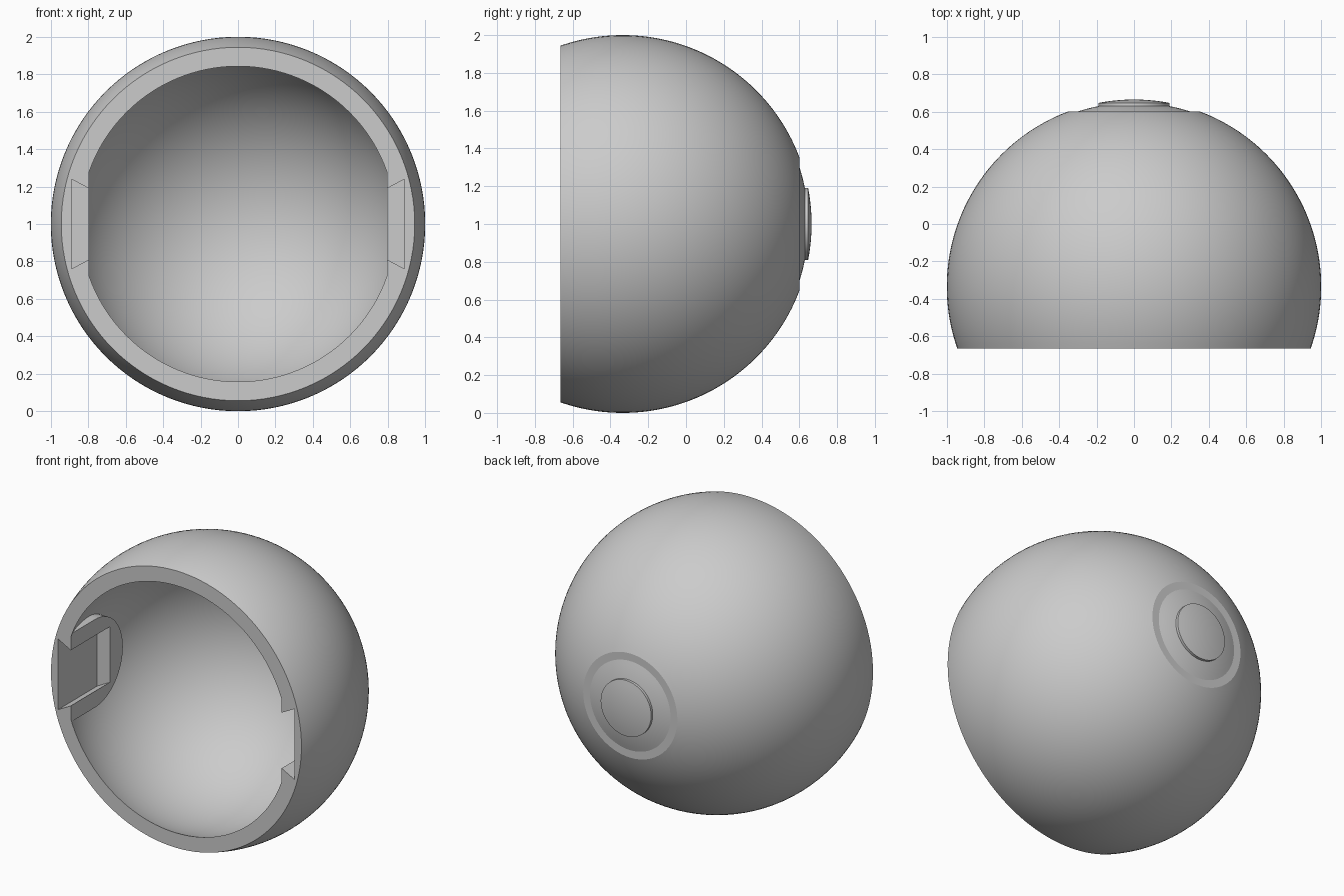
import bpy, bmesh
from math import sin, cos, pi, asin, acos

if "Cube" in bpy.data.objects:
    bpy.data.objects.remove(bpy.data.objects["Cube"], do_unlink=True)

CY = -0.335          # sphere centre along y
RIM = -0.665         # plane of the open front

grey = bpy.data.materials.new("plain grey")
grey.use_nodes = True
colour = (0.6, 0.6, 0.6, 1)
grey.diffuse_color = colour
grey.node_tree.nodes["Principled BSDF"].inputs["Base Color"].default_value = colour


def finish(bm, name):
    bmesh.ops.remove_doubles(bm, verts=bm.verts, dist=1e-5)
    bmesh.ops.recalc_face_normals(bm, faces=bm.faces)
    mesh = bpy.data.meshes.new(name)
    bm.to_mesh(mesh)
    bm.free()
    mesh.materials.append(grey)
    obj = bpy.data.objects.new(name, mesh)
    bpy.context.collection.objects.link(obj)
    return obj


def arc(radius, start, end, steps):
    """Points (distance from axis, y) on a sphere, angles measured from the back pole."""
    angles = [start + (end - start) * i / steps for i in range(steps + 1)]
    return [(radius * sin(a), CY + radius * cos(a)) for a in angles]


def revolve(name, profile):
    bm = bmesh.new()
    verts = [bm.verts.new((r, y, 1)) for r, y in profile]
    edges = [bm.edges.new(pair) for pair in zip(verts, verts[1:])]
    bmesh.ops.spin(bm, geom=verts + edges, cent=(0, 0, 1), axis=(0, 1, 0),
                   angle=2 * pi, steps=128, use_merge=False, use_duplicate=False)
    return finish(bm, name)


def prism(name, lower, upper):
    """Solid between two matching outlines."""
    bm = bmesh.new()
    a = [bm.verts.new(p) for p in lower]
    b = [bm.verts.new(p) for p in upper]
    bm.faces.new(a)
    bm.faces.new(b[::-1])
    for i in range(len(a)):
        j = (i + 1) % len(a)
        bm.faces.new((a[i], b[i], b[j], a[j]))
    return finish(bm, name)


def cut(target, cutter):
    cutter.hide_render = True
    mod = target.modifiers.new("cut", 'BOOLEAN')
    mod.operation, mod.solver, mod.object = 'DIFFERENCE', 'EXACT', cutter
    bpy.context.view_layer.objects.active = target
    bpy.ops.object.modifier_apply(modifier=mod.name)
    bpy.data.objects.remove(cutter, do_unlink=True)


# Outer shell: sphere with flat front and a slightly recessed ring at the back
back_flat = 0.60
ring_r = 0.983
outer = [(0, RIM)]
outer += arc(1, acos(RIM - CY), acos(back_flat - CY), 48)
outer += arc(ring_r, acos((back_flat - CY) / ring_r), 0, 10)
shell = revolve("shell", outer)

# Hollow interior, keeping a flat round-ended pad on each side
hollow_r = 0.905
mouth = RIM - 0.1
hollow = [(0, mouth)] + arc(hollow_r, acos((mouth - CY) / hollow_r), 0, 56)
cavity = revolve("cavity_cutter", hollow)
pad_r, pad_y = 0.3, CY - 0.07
outline = [(mouth - 0.1, -pad_r)]
outline += [(pad_y + pad_r * cos(t), pad_r * sin(t))
            for t in [-pi / 2 + pi * i / 32 for i in range(33)]]
outline += [(mouth - 0.1, pad_r)]
for side in (-1, 1):
    pad = prism("pad_keeper", [(side * 0.795, y, 1 + z) for y, z in outline],
                [(side * 1.1, y, 1 + z) for y, z in outline])
    cut(cavity, pad)
cut(shell, cavity)

# Dovetail slot in each pad, open at the rim
slot_end = -0.245
section = [(0.74, 0.16), (0.89, 0.24), (0.89, -0.24), (0.74, -0.16)]
for side in (-1, 1):
    slot = prism("slot_cutter", [(side * x, mouth, 1 + z) for x, z in section],
                 [(side * x, slot_end, 1 + z) for x, z in section])
    cut(shell, slot)

# Raised round cap at the back
cap_r = 0.19
back_cap = revolve("back_cap", [(0, 0.61), (cap_r, 0.61)] + arc(1, asin(cap_r), 0, 6))

# Smooth curved surfaces, crisp edges
for obj in (shell, back_cap):
    bpy.ops.object.select_all(action='DESELECT')
    obj.select_set(True)
    bpy.context.view_layer.objects.active = obj
    bpy.ops.object.shade_smooth_by_angle(angle=pi / 12)
